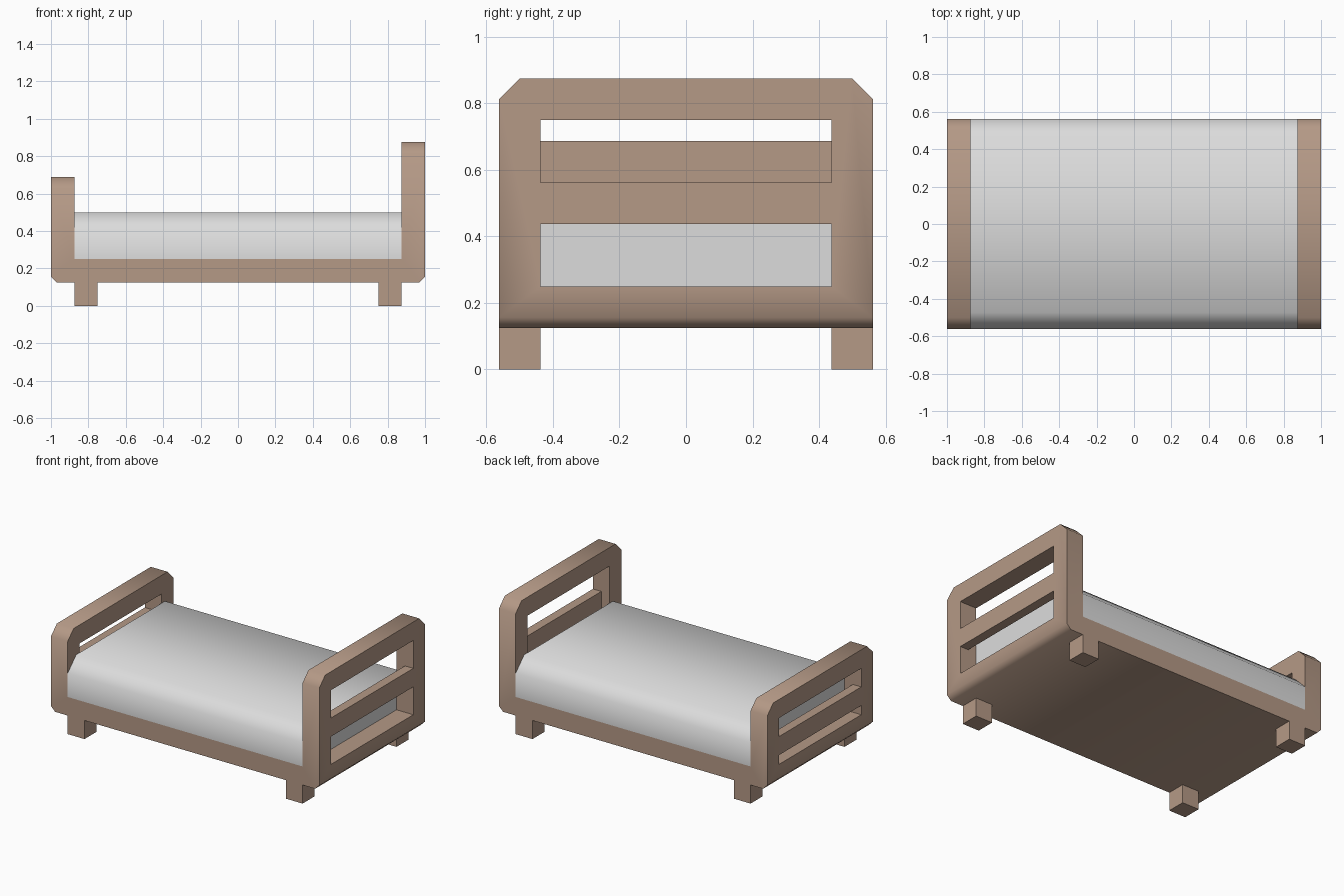
import bpy, bmesh, math

if "Cube" in bpy.data.objects:
    bpy.data.objects.remove(bpy.data.objects["Cube"])

U = 0.125          # board thickness
HALF = 4.5 * U     # half width of the bed


def material(name, color):
    m = bpy.data.materials.new(name)
    m.use_nodes = True
    m.diffuse_color = color
    m.node_tree.nodes["Principled BSDF"].inputs["Base Color"].default_value = color
    return m


wood = material("light_wood", (0.46, 0.32, 0.24, 1))
cloth = material("grey_cloth", (0.72, 0.72, 0.72, 1))


def to_object(name, bm, mat):
    bmesh.ops.recalc_face_normals(bm, faces=bm.faces)
    me = bpy.data.meshes.new(name)
    bm.to_mesh(me)
    bm.free()
    me.materials.append(mat)
    ob = bpy.data.objects.new(name, me)
    bpy.context.collection.objects.link(ob)
    return ob


def box(name, x, y, z, mat):
    bm = bmesh.new()
    bmesh.ops.create_cube(bm, size=1)
    for v in bm.verts:
        v.co = [r[0] if c < 0 else r[1] for c, r in zip(v.co, (x, y, z))]
    return to_object(name, bm, mat)


def prism(points, axis, lo, hi):
    """Extrude a closed outline along the x or y axis."""
    bm = bmesh.new()
    place = lambda a, b, t: (t, a, b) if axis == "x" else (a, t, b)
    face = bm.faces.new([bm.verts.new(place(a, b, lo)) for a, b in points])
    new = bmesh.ops.extrude_face_region(bm, geom=[face])["geom"]
    for v in new:
        if isinstance(v, bmesh.types.BMVert):
            setattr(v.co, axis, hi)
    return bm


def bevel(bm, width, rule):
    edges = [e for e in bm.edges if rule(e.verts[0].co, e.verts[1].co)]
    bmesh.ops.bevel(bm, geom=edges, offset=width, segments=1, affect="EDGES")


def smooth(ob):
    bpy.ops.object.select_all(action="DESELECT")
    ob.select_set(True)
    bpy.context.view_layer.objects.active = ob
    bpy.ops.object.shade_smooth_by_angle(angle=math.radians(50))


# Frame: footboard, base and headboard as one outline
inner, head, foot = 7 * U, 7 * U, 5.5 * U
bm = prism([(-1, U), (1, U), (1, head), (inner, head), (inner, 2 * U),
            (-inner, 2 * U), (-inner, foot), (-1, foot)], "y", -HALF, HALF)
bevel(bm, U / 2, lambda a, b: min(a.z, b.z) > 0.6 and abs(a.x - b.x) > 0.1)
bevel(bm, U / 4, lambda a, b: max(a.z, b.z) < 0.13 and min(abs(a.x), abs(b.x)) > 0.99
      and abs(a.y - b.y) > 0.5)
frame = to_object("bed_frame", bm, wood)

# Window cut in each end board
for side, top in ((1, head - U), (-1, foot - U)):
    xs = sorted((side * (inner - 0.0005), side * 1.1))
    cutter = box("window_cutter", xs, (-HALF + U, HALF - U), (2 * U, top), wood)
    cutter.hide_render = True
    mod = frame.modifiers.new("window", "BOOLEAN")
    mod.operation, mod.object, mod.solver = "DIFFERENCE", cutter, "EXACT"
    bpy.context.view_layer.objects.active = frame
    bpy.ops.object.modifier_apply(modifier=mod.name)
    bpy.data.objects.remove(cutter)
smooth(frame)

# Slats across the windows, flush with the outer faces
box("headboard_slat", (1 - U / 2, 1), (-HALF + U, HALF - U), (3.5 * U, 4.5 * U), wood)
box("footboard_slat", (-1, -1 + U / 2), (-HALF + U, HALF - U), (2.5 * U, 3.5 * U), wood)

# Mattress with sloped long edges
bm = prism([(-HALF, 2 * U), (HALF, 2 * U), (HALF, 4 * U), (-HALF, 4 * U)],
           "x", -inner, inner)
bevel(bm, 0.09, lambda a, b: min(a.z, b.z) > 0.49 and abs(a.x - b.x) > 1)
smooth(to_object("mattress", bm, cloth))

# Legs
for sx, side in ((-1, "right"), (1, "left")):
    for sy, end in ((-1, "front"), (1, "back")):
        box(f"{end}_{side}_leg", sorted((sx * 6 * U, sx * inner)),
            sorted((sy * (HALF - U), sy * HALF)), (0, U), wood)
